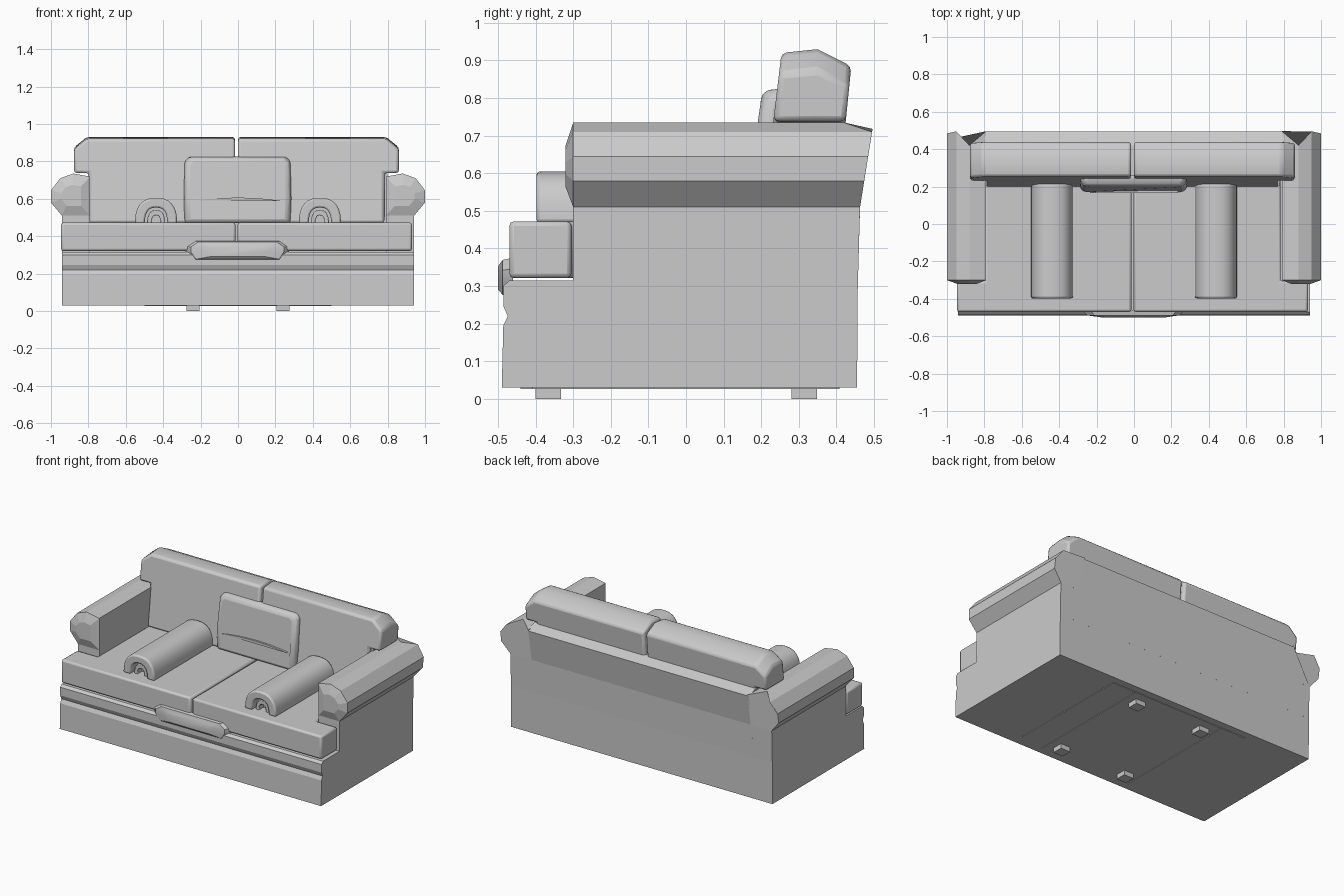
import bpy, bmesh, math

cube = bpy.data.objects.get("Cube")
if cube:
    bpy.data.objects.remove(cube, do_unlink=True)

grey = bpy.data.materials.new("light_grey_fabric")
grey.use_nodes = True
colour = (0.6, 0.6, 0.6, 1)
grey.diffuse_color = colour
grey.node_tree.nodes["Principled BSDF"].inputs["Base Color"].default_value = colour


def loft(name, rings, bevel=0, smooth=False):
    """Skin a list of matching 3D rings and cap both ends."""
    bm = bmesh.new()
    loops = [[bm.verts.new(p) for p in ring] for ring in rings]
    n = len(loops[0])
    for a, b in zip(loops, loops[1:]):
        for i in range(n):
            j = (i + 1) % n
            bm.faces.new((a[i], a[j], b[j], b[i]))
    bm.faces.new(loops[0])
    bm.faces.new(loops[-1])
    bmesh.ops.recalc_face_normals(bm, faces=bm.faces)
    mesh = bpy.data.meshes.new(name)
    bm.to_mesh(mesh)
    bm.free()
    mesh.materials.append(grey)
    ob = bpy.data.objects.new(name, mesh)
    bpy.context.collection.objects.link(ob)
    if bevel:
        mod = ob.modifiers.new("soft_edge", "BEVEL")
        mod.width = bevel
        mod.segments = 2
        mod.limit_method = "ANGLE"
        mod.angle_limit = math.radians(35)
    if smooth:
        bpy.ops.object.select_all(action="DESELECT")
        ob.select_set(True)
        bpy.context.view_layer.objects.active = ob
        bpy.ops.object.shade_smooth_by_angle(angle=math.radians(35))
    return ob


def along_x(name, profile, x0, x1, **kw):
    return loft(name, [[(x, y, z) for y, z in profile] for x in (x0, x1)], **kw)


def along_y(name, profile, y0, y1, **kw):
    return loft(name, [[(x, y, z) for x, z in profile] for y in (y0, y1)], **kw)


def box(name, x0, x1, y0, y1, z0, z1, **kw):
    return along_y(name, [(x0, z0), (x1, z0), (x1, z1), (x0, z1)], y0, y1, **kw)


def scaled(profile, cx, cz, s):
    return [(cx + (x - cx) * s, cz + (z - cz) * s) for x, z in profile]


# Base with grooved front, and the flared back wall
W = 0.942
along_x("base", [(-0.49, 0.03), (-0.486, 0.195), (-0.474, 0.22), (-0.486, 0.247),
                 (-0.486, 0.3), (-0.47, 0.315), (0.457, 0.315), (0.455, 0.03)], -W, W)
along_x("back_wall", [(0.25, 0.3), (0.457, 0.3), (0.463, 0.51), (0.495, 0.71),
                      (0.42, 0.735), (0.25, 0.735)], -0.8, 0.8)


def back_y(z):
    return 0.42 if z > 0.73 else 0.463 + max(0, z - 0.51) * 0.16


ROLL = [(0.79, 0.51), (0.942, 0.51), (1.0, 0.58), (1.0, 0.645),
        (0.95, 0.71), (0.88, 0.735), (0.79, 0.718)]

for side, label in ((1, "left"), (-1, "right")):
    # Arm panel and rolled top with a domed front
    along_x(label + "_arm_panel", [(-0.3, 0.3), (0.457, 0.3), (0.463, 0.515), (-0.3, 0.515)],
            side * 0.79, side * W)
    roll = [(side * x, z) for x, z in ROLL]
    dome = scaled(roll, side * 0.89, 0.615, 0.5)
    loft(label + "_arm_roll", [[(x, -0.32, z) for x, z in dome],
                               [(x, -0.3, z) for x, z in roll],
                               [(x, back_y(z), z) for x, z in roll]])

    # Seat cushion that wraps round the arm front
    cx = -0.008
    seat = [(0.006, -0.47), (0.938, -0.47), (0.938, -0.305), (0.79, -0.305),
            (0.79, 0.26), (0.006, 0.26)]
    loft(label + "_seat_cushion",
         [[(cx + side * x, y, z) for x, y in seat] for z in (0.321, 0.472)],
         bevel=0.012, smooth=True)

    # Back cushion with a wing resting on the arm
    wing = [(0.008, 0.47), (0.79, 0.47), (0.79, 0.738), (0.868, 0.738),
            (0.868, 0.875), (0.80, 0.93), (0.008, 0.93)]
    rings = []
    for drop, lean in ((0.01, lambda z: 0.2 + (z - 0.47) * 0.12), (0, lambda z: 0.35),
                       (0.045, lambda z: 0.425 + (z - 0.738) * 0.1)):
        ring = []
        for x, z in wing:
            z -= drop if z > 0.8 else 0
            ring.append((cx + side * x, lean(z), z))
        rings.append(ring)
    loft(label + "_back_cushion", rings, bevel=0.014, smooth=True)

    # Hollow bolster lying on the seat
    bx = side * 0.438

    def arch(rx, height, steps=12):
        pts = []
        for i in range(steps + 1):
            a = math.pi * i / steps
            c, s = math.cos(a), math.sin(a)
            pts.append((bx + rx * math.copysign(abs(c) ** 0.8, c), 0.468 + height * s ** 0.8))
        return pts

    def tunnel(name, outer, inner, y0, y1, bevel):
        along_y(name, arch(*outer) + arch(*inner)[::-1], y0, y1, bevel=bevel, smooth=True)

    tunnel(label + "_bolster", (0.113, 0.137), (0.06, 0.085), -0.398, 0.215, 0.01)
    tunnel(label + "_bolster_lining", (0.048, 0.072), (0.024, 0.044), -0.375, 0.2, 0.004)
    along_y(label + "_bolster_core", arch(0.062, 0.087), -0.33, 0.2)

    # Feet
    for y0, place in ((-0.4, "front"), (0.28, "back")):
        box(f"{label}_{place}_foot", side * 0.205, side * 0.275, y0, y0 + 0.068, 0, 0.035)

    # Underside seams
    box(label + "_inner_seam", side * 0.32, side * 0.328, -0.44, 0.4, 0.026, 0.031)
box("long_seam", -0.5, 0.5, 0.4, 0.408, 0.026, 0.031)
box("side_seam", 0.492, 0.5, -0.41, 0.4, 0.026, 0.031)

# Centre pillow leaning on the back
pillow = [(-0.285, 0.47), (0.28, 0.47), (0.285, 0.6), (0.28, 0.8),
          (0.255, 0.825), (-0.26, 0.825), (-0.285, 0.8), (-0.29, 0.6)]
small = scaled(pillow, 0, 0.62, 0.93)
loft("centre_pillow",
     [[(x, 0.172 + max(0, z - 0.6) * 0.14, z) for x, z in small],
      [(x, 0.195 + max(0, z - 0.6) * 0.14, z) for x, z in pillow],
      [(x, 0.26, z) for x, z in pillow]], bevel=0.012, smooth=True)

# Curved fold across the pillow
fold = []
for i in range(9):
    t = i / 4 - 1
    fold.append((0.235 * t, 0.588 + 0.018 * (1 - t * t)))
lower = [(x, 0.586 + (z - 0.588) * 0.1) for x, z in fold[1:-1]]
along_y("pillow_fold", fold + lower[::-1], 0.167, 0.18)

# Padded pull tab on the front
tab = [(-0.235, 0.375), (0.23, 0.375), (0.272, 0.345), (0.272, 0.315),
       (0.245, 0.272), (-0.25, 0.272), (-0.28, 0.315), (-0.28, 0.345)]
loft("front_tab", [[(x, -0.5, z) for x, z in scaled(tab, 0, 0.318, 0.6)],
                   [(x, -0.488, z) for x, z in scaled(tab, 0, 0.32, 0.9)],
                   [(x, -0.46, z) for x, z in tab]], smooth=True)
